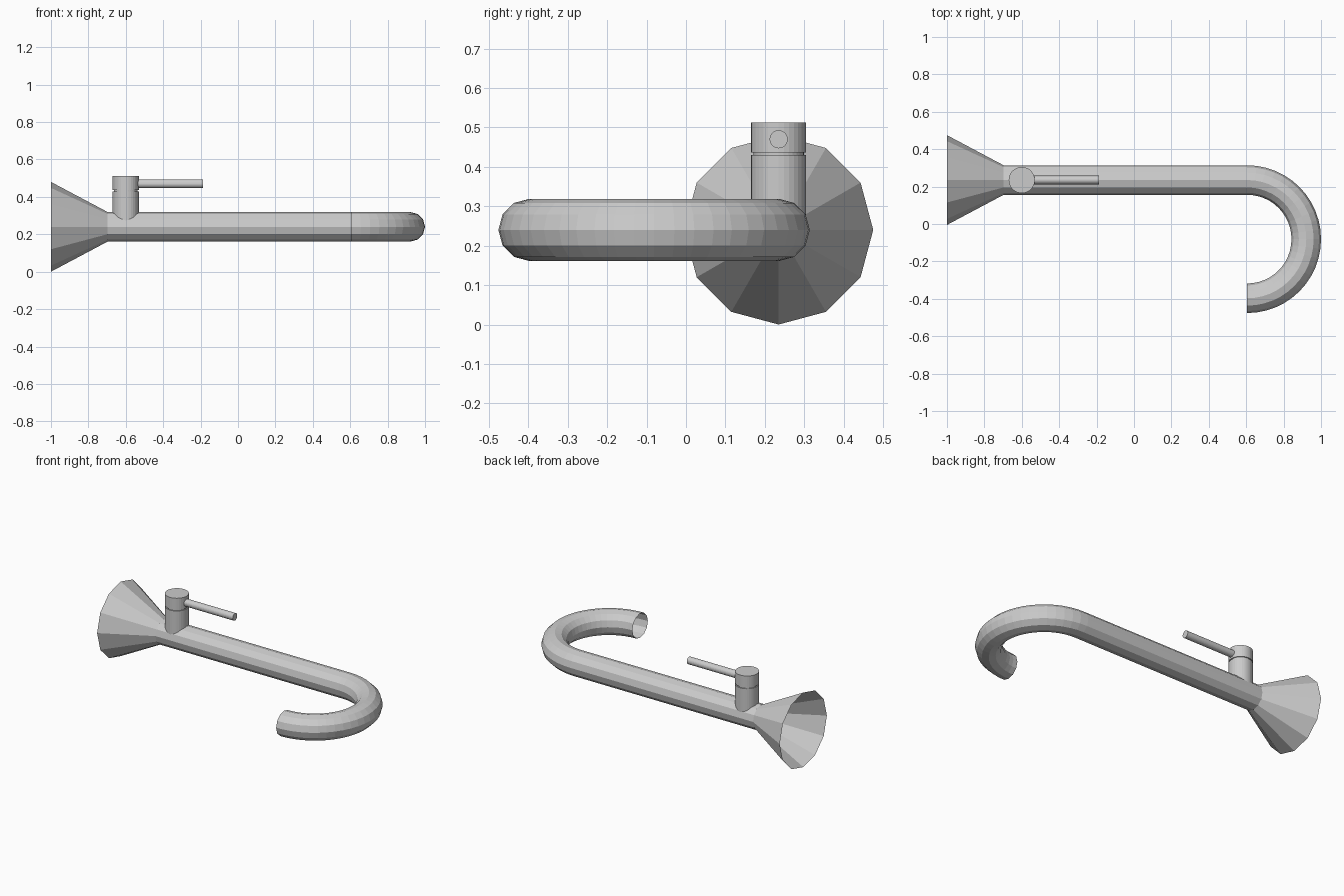
import bpy, bmesh, math
from mathutils import Vector

cube = bpy.data.objects.get("Cube")
if cube:
    bpy.data.objects.remove(cube, do_unlink=True)

X, Y, Z = Vector((1, 0, 0)), Vector((0, 1, 0)), Vector((0, 0, 1))

metal = bpy.data.materials.new("grey metal")
metal.use_nodes = True
grey = (0.6, 0.6, 0.6, 1)
metal.diffuse_color = grey
metal.node_tree.nodes["Principled BSDF"].inputs["Base Color"].default_value = grey


def loft(name, stations, sides, ref, capped=False):
    """Skin round sections; each station is (centre, tangent, radius)."""
    bm = bmesh.new()
    rings = []
    for centre, tangent, radius in stations:
        side = tangent.cross(ref)
        ring = []
        for i in range(sides):
            a = math.tau * i / sides
            ring.append(bm.verts.new(centre + radius * (side * math.cos(a) + ref * math.sin(a))))
        rings.append(ring)
    for a, b in zip(rings, rings[1:]):
        for i in range(sides):
            j = (i + 1) % sides
            bm.faces.new((a[i], b[i], b[j], a[j]))
    if capped:
        bm.faces.new(rings[0])
        bm.faces.new(rings[-1][::-1])
    mesh = bpy.data.meshes.new(name)
    bm.to_mesh(mesh)
    bm.free()
    mesh.materials.append(metal)
    obj = bpy.data.objects.new(name, mesh)
    bpy.context.collection.objects.link(obj)
    return obj


PIPE_R, FLARE_R, BEND_R = 0.079, 0.24, 0.316
AXIS_Y, AXIS_Z = 0.235, 0.24
BEND_X, BEND_STEPS = 0.605, 24

# Open wall flare, straight pipe and half-circle spout in one skin
path = [(Vector((-1, AXIS_Y, AXIS_Z)), X, FLARE_R),
        (Vector((-0.697, AXIS_Y, AXIS_Z)), X, PIPE_R)]
bend_centre = Vector((BEND_X, AXIS_Y - BEND_R, AXIS_Z))
for k in range(BEND_STEPS + 1):
    a = math.pi * k / BEND_STEPS
    outward = X * math.sin(a) + Y * math.cos(a)
    path.append((bend_centre + outward * BEND_R, X * math.cos(a) - Y * math.sin(a), PIPE_R))
loft("spout_pipe", path, 12, Z)


# Upright valve, with a narrow neck below the turning cap
def upright(name, profile):
    loft(name, [(Vector((-0.6, AXIS_Y, z)), Z, r) for z, r in profile], 32, X, True)


upright("valve_body", [(AXIS_Z, 0.07), (0.43, 0.07)])
upright("valve_neck", [(0.42, 0.064), (0.445, 0.064)])
upright("valve_cap", [(0.437, 0.07), (0.512, 0.07)])

# Lever rod
loft("lever", [(Vector((x, AXIS_Y, 0.47)), X, 0.023) for x in (-0.56, -0.186)], 24, Z, True)
